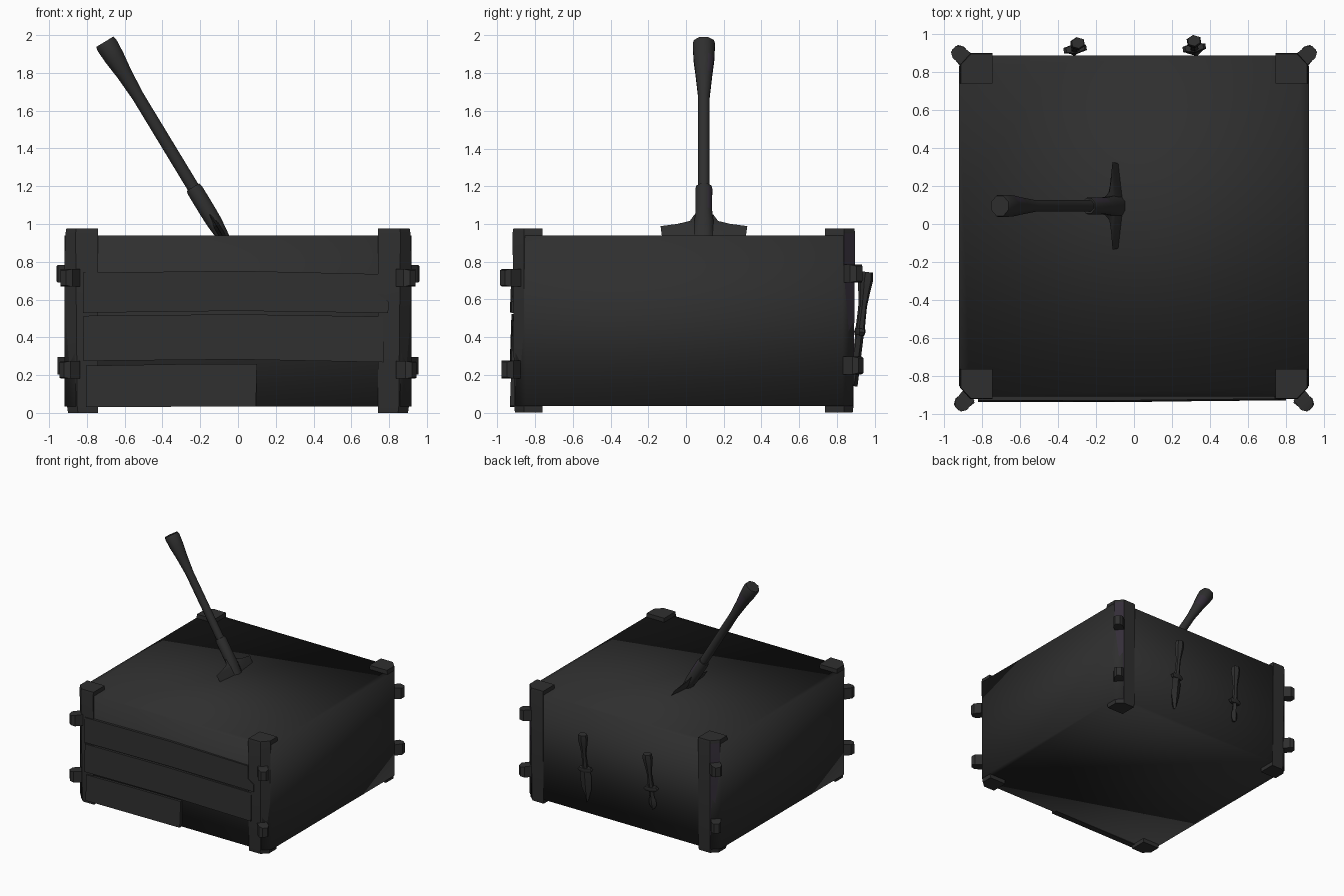
import bpy, bmesh, math
from mathutils import Vector, Matrix

if "Cube" in bpy.data.objects:
    bpy.data.objects.remove(bpy.data.objects["Cube"])


def material(name, col):
    m = bpy.data.materials.new(name)
    m.diffuse_color = (*col, 1)
    m.use_nodes = True
    m.node_tree.nodes["Principled BSDF"].inputs["Base Color"].default_value = m.diffuse_color
    return m


DARK = material("charcoal", (0.028, 0.028, 0.028))
PLUM = material("dark_plum", (0.034, 0.027, 0.040))


def loft(name, rings, angle=None, plum=()):
    """Skin closed rings of equal size and cap both ends."""
    bm = bmesh.new()
    vs = [[bm.verts.new(p) for p in r] for r in rings]
    n = len(rings[0])
    for a, b in zip(range(len(vs) - 1), vs[1:]):
        for i in range(n):
            j = (i + 1) % n
            f = bm.faces.new((vs[a][i], vs[a][j], b[j], b[i]))
            if (a, i) in plum:
                f.material_index = 1
    bm.faces.new(vs[0][::-1])
    bm.faces.new(vs[-1])
    bmesh.ops.recalc_face_normals(bm, faces=bm.faces)
    me = bpy.data.meshes.new(name)
    bm.to_mesh(me)
    bm.free()
    me.materials.append(DARK)
    me.materials.append(PLUM)
    ob = bpy.data.objects.new(name, me)
    bpy.context.collection.objects.link(ob)
    if angle is None:
        for p in me.polygons:
            p.use_smooth = True
    elif angle > 0:
        bpy.ops.object.select_all(action='DESELECT')
        ob.select_set(True)
        bpy.context.view_layer.objects.active = ob
        bpy.ops.object.shade_smooth_by_angle(angle=math.radians(angle))
    return ob


def frame(a, b, across):
    """Axis, sideways and thickness directions for a part running a to b."""
    d = (Vector(b) - Vector(a)).normalized()
    u = Vector(across)
    u = (u - d * u.dot(d)).normalized()
    return Vector(a), d, u, d.cross(u)


def rod(name, fr, prof, sides=8, angle=50, plum=()):
    """Profile rows: distance, half width, half thickness."""
    o, d, u, w = fr
    rings = []
    for s, ru, rw in prof:
        rings.append([o + d * s + u * ru * math.cos(t) + w * rw * math.sin(t)
                      for t in [(i + 0.5) * 2 * math.pi / sides for i in range(sides)]])
    return loft(name, rings, angle, plum)


def blade(name, fr, rows, th):
    """Flat blade. Rows: distance, half width."""
    o, d, u, w = fr
    rings = [[o + d * s + u * h * x + w * t for x, t in
              ((-1, 0), (0, -th), (1, 0), (0, th))] for s, h in rows]
    return loft(name, rings, 30)


# Crate body: softly shaded block with small corner chamfers
X, F, B, c = 0.918, -0.905, 0.885, 0.055
outline = [(-X, F + c), (-X + c, F), (X - c, F), (X, F + c),
           (X, B - c), (X - c, B), (-X + c, B), (-X, B - c)]
loft("crate_body", [[(x, y, z) for x, y in outline] for z in (0.035, 0.94)])

# Corner posts with chamfered outer edge, and pegs on that edge
for sx in (-1, 1):
    for sy in (-1, 1):
        o_y, i_y = (0.92, 0.762) if sy < 0 else (0.897, 0.738)
        tag = ("left" if sx < 0 else "right") + ("_front" if sy < 0 else "_back")

        def ring(z, e):
            pts = [(0.742, i_y), (0.913 - e, i_y), (0.913 - e, o_y - 0.06),
                   (0.86 - e, o_y - e), (0.742, o_y - e)]
            return [(sx * x, sy * y, z) for x, y in pts]
        loft("post_" + tag,
             [ring(0, 0.013), ring(0.03, 0.009), ring(0.95, 0), ring(0.975, 0.004)],
             40, {(1, 2)} if sy > 0 else ())
        for k, z in enumerate((0.715, 0.228)):
            if sy > 0:
                z += 0.022
            ctr = Vector((sx * (0.893 if sy < 0 else 0.908), sy * (o_y + 0.012 if sy < 0 else o_y - 0.01), z))
            rot = Matrix.Rotation(math.atan2(sy, sx) + 0.12 * sx * (1 if k else -1), 3, 'Z')
            rings = [[ctr + rot @ Vector((x, y * h, zz * v)) for y, zz in
                      ((-1, -1), (1, -1), (1, 1), (-1, 1))]
                     for x, h, v in ((-0.04, 0.04, 0.047), (0.025, 0.04, 0.047), (0.052, 0.02, 0.04))]
            loft("peg_%s_%d" % (tag, k), rings, 30)

# Front boards: outlines in x and z, worn ends
boards = {
    "board_top": [(-0.82, 0.53), (0.0, 0.54), (0.72, 0.53), (0.795, 0.528), (0.797, 0.59),
                  (0.74, 0.625), (0.74, 0.735), (0.0, 0.752), (-0.82, 0.742)],
    "board_middle": [(-0.817, 0.275), (0.0, 0.283), (0.77, 0.268), (0.77, 0.51),
                     (0.0, 0.522), (-0.817, 0.514)],
    "board_bottom": [(-0.805, 0.03), (0.095, 0.035), (0.1, 0.26), (-0.3, 0.258), (-0.805, 0.25)],
}
for name, pts in boards.items():
    mid = sum(z for _, z in pts) / len(pts)
    # front leans out at the lower edge
    front = [(x, -0.926 - 0.008 * (z < mid) + 0.008 * (x > 0.5), z) for x, z in pts]
    loft(name, [[(x, -0.88, z) for x, z in pts], front], 60)

# Shovel stuck in the lid: flared grip, shaft, socket, blade
sh = frame((-0.705, 0.095, 1.965), (-0.085, 0.095, 0.943), (0, 1, 0))
rod("shovel_handle", sh,
    [(0, 0.057, 0.057), (0.02, 0.063, 0.063), (0.10, 0.06, 0.058), (0.20, 0.048, 0.045),
     (0.34, 0.033, 0.035), (0.95, 0.033, 0.035)], plum={(2, 0), (2, 7)})
rod("shovel_socket", sh,
    [(0.90, 0.044, 0.042), (0.92, 0.048, 0.047), (1.05, 0.047, 0.047), (1.12, 0.055, 0.045),
     (1.25, 0.06, 0.03)], plum={(1, 0)})
blade("shovel_blade", sh,
      [(1.07, 0.05), (1.11, 0.075), (1.128, 0.14), (1.142, 0.23), (1.21, 0.222),
       (1.40, 0.19), (1.52, 0.02)], 0.022)

# Two knives pushed into the back wall
for name, top, tip, bw, guard in (
        ("long_knife", (0.315, 0.962, 0.735), (0.318, 0.89, 0.14), 0.052, 0.31),
        ("short_knife", (-0.295, 0.950, 0.725), (-0.318, 0.90, 0.25), 0.032, 0.30)):
    fr = frame(top, tip, (1, 0.15, 0))
    L = (Vector(tip) - Vector(top)).length
    rod(name + "_handle", fr,
        [(-0.01, 0.036, 0.03), (0.03, 0.042, 0.035), (0.10, 0.03, 0.026),
         (0.17, 0.02, 0.019), (guard, 0.024, 0.022)], 6)
    rod(name + "_guard", fr,
        [(guard - 0.018, 0.055, 0.024), (guard, 0.07, 0.028), (guard + 0.018, 0.055, 0.022)], 6)
    if name == "long_knife":
        rows = [(guard, 0.038), (guard + 0.06, bw), (L - 0.12, bw * 0.85), (L, 0.004)]
    else:
        rows = [(guard, 0.022), (guard + 0.08, 0.02), (guard + 0.10, bw),
                (L - 0.03, bw), (L, 0.012)]
    blade(name + "_blade", fr, rows, 0.02)
